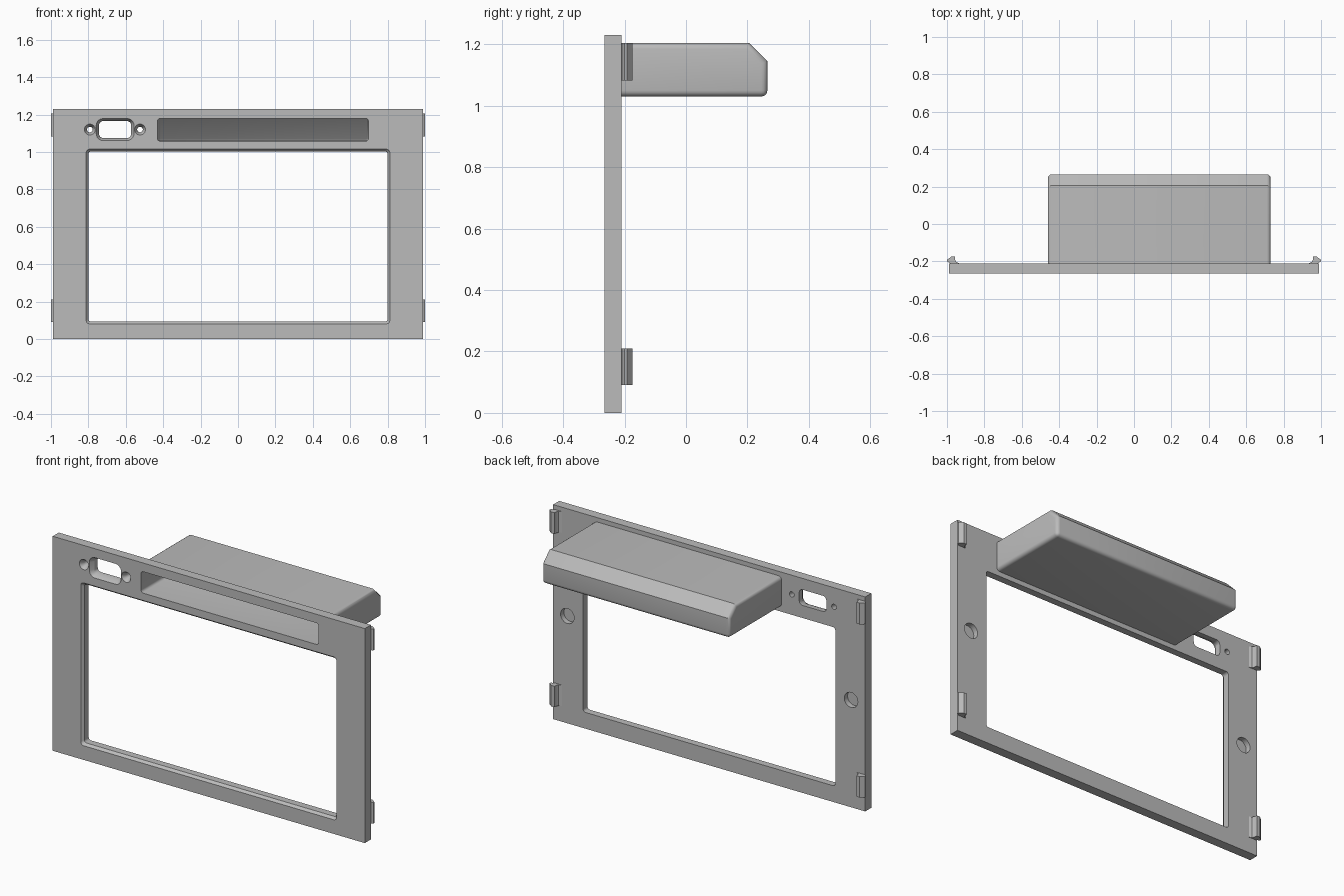
import bpy, bmesh, math

cube = bpy.data.objects.get("Cube")
if cube:
    bpy.data.objects.remove(cube, do_unlink=True)

grey = bpy.data.materials.new("matte_grey")
grey.use_nodes = True
grey.diffuse_color = (0.5, 0.5, 0.5, 1)
grey.node_tree.nodes["Principled BSDF"].inputs["Base Color"].default_value = (0.5, 0.5, 0.5, 1)

FRONT, BACK = -0.265, -0.21


def loft(name, rings):
    """Closed solid through matching rings of points."""
    bm = bmesh.new()
    loops = [[bm.verts.new(p) for p in ring] for ring in rings]
    n = len(loops[0])
    for a, b in zip(loops, loops[1:]):
        for i in range(n):
            j = (i + 1) % n
            bm.faces.new((a[i], a[j], b[j], b[i]))
    bm.faces.new(loops[0])
    bm.faces.new(loops[-1])
    bmesh.ops.remove_doubles(bm, verts=bm.verts, dist=1e-5)
    bmesh.ops.recalc_face_normals(bm, faces=bm.faces)
    mesh = bpy.data.meshes.new(name)
    bm.to_mesh(mesh)
    bm.free()
    mesh.materials.append(grey)
    ob = bpy.data.objects.new(name, mesh)
    bpy.context.collection.objects.link(ob)
    return ob


def rounded(y, cx, cz, hw, hh, r, n=6):
    """Rounded rectangle facing the front."""
    pts = []
    for q, (sx, sz) in enumerate(((1, 1), (-1, 1), (-1, -1), (1, -1))):
        for i in range(n + 1):
            a = math.pi / 2 * (q + i / n)
            pts.append((cx + sx * (hw - r) + r * math.cos(a), y,
                        cz + sz * (hh - r) + r * math.sin(a)))
    return pts


def prism_x(name, x0, x1, profile):
    return loft(name, [[(x, y, z) for y, z in profile] for x in (x0, x1)])


def activate(ob):
    bpy.ops.object.select_all(action="DESELECT")
    ob.select_set(True)
    bpy.context.view_layer.objects.active = ob


def bevel(ob, width, segments):
    mod = ob.modifiers.new("round", "BEVEL")
    mod.width, mod.segments = width, segments
    mod.limit_method, mod.angle_limit = "ANGLE", math.radians(50)
    activate(ob)
    bpy.ops.object.modifier_apply(modifier=mod.name)


def combine(ob, other, operation):
    mod = ob.modifiers.new("combine", "BOOLEAN")
    mod.operation, mod.solver, mod.object = operation, "EXACT", other
    activate(ob)
    bpy.ops.object.modifier_apply(modifier=mod.name)
    bpy.data.objects.remove(other, do_unlink=True)


# Face plate
plate = prism_x("bezel_plate", -0.99, 0.99,
                [(FRONT, 0), (BACK, 0), (BACK, 1.23), (FRONT, 1.23)])

# Storage pocket shell with a sloped upper rear edge
shell = prism_x("pocket_shell", -0.46, 0.73,
                [(-0.24, 1.03), (0.265, 1.03), (0.265, 1.145), (0.205, 1.205), (-0.24, 1.205)])
bevel(shell, 0.02, 4)
combine(plate, shell, "UNION")

# Pocket cavity
cavity = prism_x("pocket_cavity", -0.43, 0.697,
                 [(-0.3, 1.057), (0.235, 1.057), (0.112, 1.18), (-0.3, 1.18)])
bevel(cavity, 0.015, 4)
combine(plate, cavity, "DIFFERENCE")

# Screen window with a chamfered front edge
combine(plate, loft("window_cutter", [
    rounded(-0.275, 0, 0.548, 0.82, 0.475, 0.022),
    rounded(-0.25, 0, 0.548, 0.80, 0.455, 0.015),
    rounded(-0.15, 0, 0.548, 0.80, 0.455, 0.015)]), "DIFFERENCE")

# Connector port with a chamfered recess
combine(plate, loft("port_cutter", [
    rounded(-0.275, -0.657, 1.12, 0.107, 0.064, 0.042),
    rounded(-0.24, -0.657, 1.12, 0.086, 0.045, 0.022),
    rounded(-0.15, -0.657, 1.12, 0.086, 0.045, 0.022)]), "DIFFERENCE")

# Countersunk screw holes beside the port
for x in (-0.792, -0.524):
    combine(plate, loft("screw_cutter", [
        rounded(y, x, 1.12, r, r, r)
        for y, r in ((-0.275, 0.035), (-0.24, 0.015), (-0.15, 0.015))]), "DIFFERENCE")

# Blind round sockets in the back
for x in (-0.9, 0.9):
    combine(plate, loft("socket_cutter", [
        rounded(y, x, 0.615, 0.043, 0.043, 0.043) for y in (-0.24, -0.15)]), "DIFFERENCE")

activate(plate)
bpy.ops.object.shade_smooth_by_angle(angle=math.radians(30))

# Snap clips: hooked profile with a curved inner root
hook = [(0.985, -0.215), (0.985, -0.208), (1.0, -0.2), (1.0, -0.192),
        (0.978, -0.175), (0.958, -0.175), (0.956, -0.192),
        (0.95, -0.203), (0.935, -0.21), (0.935, -0.215)]
for side, s in (("left", 1), ("right", -1)):
    for level, z0, z1 in (("upper", 1.083, 1.205), ("lower", 0.09, 0.21)):
        clip = loft(f"{side}_{level}_clip", [[(s * x, y, z) for x, y in hook] for z in (z0, z1)])
        activate(clip)
        bpy.ops.object.shade_smooth_by_angle(angle=math.radians(30))
